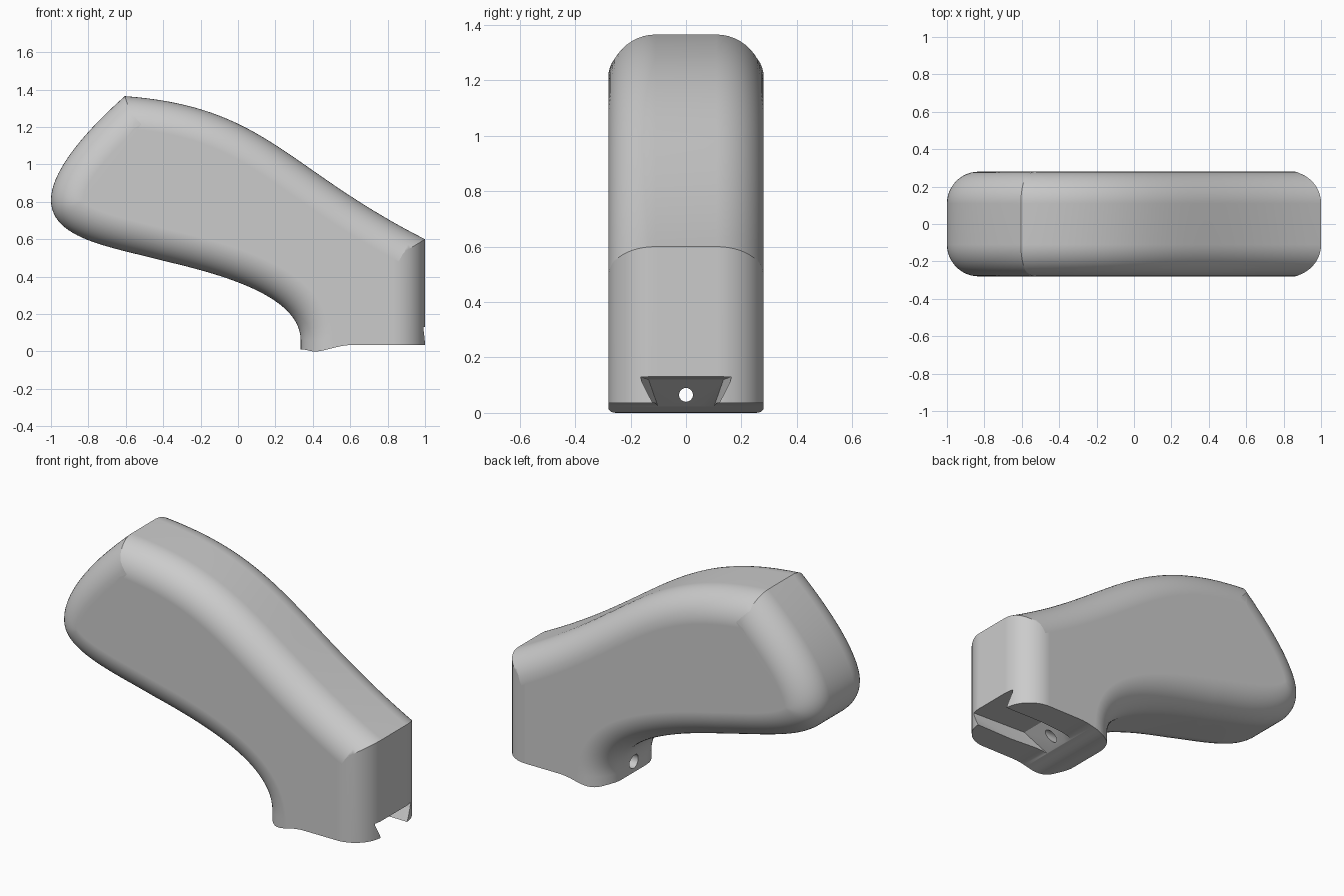
import bpy, bmesh, math
from mathutils import Vector
from mathutils.geometry import interpolate_bezier

cube = bpy.data.objects.get("Cube")
if cube:
    bpy.data.objects.remove(cube, do_unlink=True)

HALF = 0.28      # half the grip width
ROUND = 0.17     # radius of the rounded edges
STEPS = 12

grey = bpy.data.materials.new("plain_grey")
grey.use_nodes = True
colour = (0.6, 0.6, 0.6, 1)
grey.diffuse_color = colour
grey.node_tree.nodes["Principled BSDF"].inputs["Base Color"].default_value = colour


def finish(name, bm):
    bmesh.ops.recalc_face_normals(bm, faces=bm.faces)
    mesh = bpy.data.meshes.new(name)
    bm.to_mesh(mesh)
    bm.free()
    mesh.materials.append(grey)
    obj = bpy.data.objects.new(name, mesh)
    bpy.context.collection.objects.link(obj)
    return obj


def curve(points, count):
    """Bezier through (start, handle, handle, end), without the last point."""
    a, h1, h2, b = (Vector(p) for p in points)
    return interpolate_bezier(a, h1, h2, b, count + 1)[:-1]


def inset(loop, d):
    """Move a counter-clockwise outline inward with mitred corners."""
    result = []
    for i, p in enumerate(loop):
        before = (p - loop[i - 1]).normalized()
        after = (loop[(i + 1) % len(loop)] - p).normalized()
        n1 = Vector((-before.y, before.x))
        n2 = Vector((-after.y, after.x))
        result.append(p + (n1 + n2) * d / (1 + n1.dot(n2)))
    return result


def loft(name, loops):
    """Bridge (y, outline) rings and cap both ends."""
    bm = bmesh.new()
    rings = [[bm.verts.new((p.x, y, p.y)) for p in loop] for y, loop in loops]
    n = len(rings[0])
    for a, b in zip(rings, rings[1:]):
        for i in range(n):
            j = (i + 1) % n
            bm.faces.new((a[i], a[j], b[j], b[i]))
    bm.faces.new(rings[0])
    bm.faces.new(rings[-1])
    return finish(name, bm)


def hull(name, points):
    bm = bmesh.new()
    for p in points:
        bm.verts.new(p)
    bmesh.ops.convex_hull(bm, input=bm.verts)
    return finish(name, bm)


def cylinder(name, radius, x0, x1, z):
    bpy.ops.mesh.primitive_cylinder_add(
        vertices=32, radius=radius, depth=x1 - x0,
        location=((x0 + x1) / 2, 0, z), rotation=(0, math.pi / 2, 0))
    obj = bpy.context.object
    obj.name = name
    obj.data.materials.append(grey)
    return obj


# Grip side outline, counter-clockwise from the upper left corner
outline = curve([(-0.605, 1.365), (-0.78, 1.21), (-1, 0.98), (-1, 0.81)], 20)
outline += curve([(-1, 0.81), (-1, 0.6), (-0.68, 0.56), (-0.4, 0.485)], 24)
outline += curve([(-0.4, 0.485), (-0.1, 0.415), (0.335, 0.3), (0.335, 0.06)], 28)
outline += [Vector(p) for p in [(0.335, 0.06), (0.335, -0.2), (1, -0.2)]]
outline += curve([(1, 0.6), (0.25, 0.98), (0.15, 1.31), (-0.605, 1.365)], 36)

# Grip body with quarter-round edges on both sides
side = []
for k in range(STEPS + 1):
    t = math.pi / 2 * k / STEPS
    side.append((HALF - ROUND + ROUND * math.sin(t),
                 inset(outline, ROUND * (1 - math.cos(t)))))
grip = loft("grip", [(-y, loop) for y, loop in reversed(side)] + side)

# Shaped underside
base = [Vector((0.2, -0.5)), Vector((1.2, -0.5)), Vector((1.2, 0.035))]
base += curve([(0.62, 0.035), (0.53, 0.035), (0.47, 0), (0.41, 0)], 10)
base += curve([(0.41, 0), (0.38, 0), (0.37, 0.012), (0.33, 0.012)], 5)
base += [Vector((0.2, 0.012))]
underside = loft("underside_cutter", [(-0.5, base), (0.5, base)])

# Tapered dovetail slot with a sloping end, then the screw hole
corners = [(1.05, 0.169, 0.132), (1.05, 0.05, -0.1),
           (0.66, 0.135, 0.12), (0.36, 0.058, -0.1)]
slot = hull("slot_cutter", [(x, s * y, z) for x, y, z in corners for s in (-1, 1)])
hole = cylinder("hole_cutter", 0.025, 0.2, 0.7, 0.065)
recess = cylinder("recess_cutter", 0.04, 0.2, 0.44, 0.075)

bpy.ops.object.select_all(action="DESELECT")
grip.select_set(True)
bpy.context.view_layer.objects.active = grip
for cutter in (underside, slot, hole, recess):
    cutter.hide_render = True
    mod = grip.modifiers.new(cutter.name, "BOOLEAN")
    mod.operation = "DIFFERENCE"
    mod.solver = "EXACT"
    mod.object = cutter
    bpy.ops.object.modifier_apply(modifier=mod.name)
    bpy.data.objects.remove(cutter, do_unlink=True)

# Smooth shading with crisp cut edges and flat sides
bpy.ops.object.shade_smooth_by_angle(angle=math.radians(30))
weighted = grip.modifiers.new("flat_sides", "WEIGHTED_NORMAL")
weighted.keep_sharp = True
